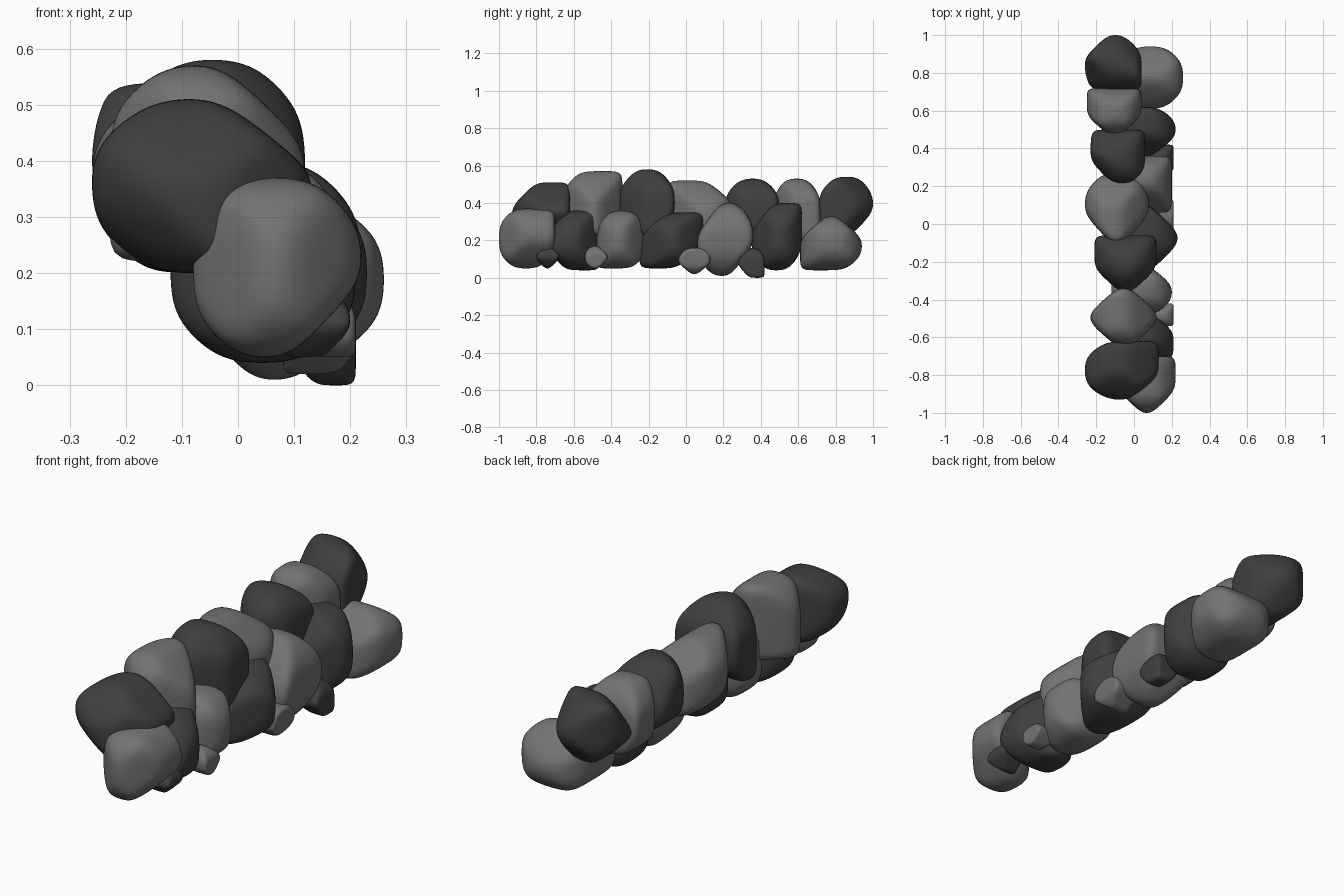
import bpy, bmesh
from mathutils import Vector

cube = bpy.data.objects.get("Cube")
if cube:
    bpy.data.objects.remove(cube, do_unlink=True)


def material(name, value):
    mat = bpy.data.materials.new(name)
    mat.use_nodes = True
    colour = (value, value, value, 1)
    mat.diffuse_color = colour
    mat.node_tree.nodes["Principled BSDF"].inputs["Base Color"].default_value = colour
    return mat


dark = material("dark stone", 0.05)
grey = material("grey stone", 0.17)

# Letters for the sides of a stone: left, right, front, back, top, down
SIDES = {"L": (-1, 0, 0), "R": (1, 0, 0), "F": (0, -1, 0),
         "B": (0, 1, 0), "T": (0, 0, 1), "D": (0, 0, -1)}
SIDES = {key: Vector(side) for key, side in SIDES.items()}
# Capital cuts are deep, small-letter cuts are shallow
DEEP = {2: 1.15, 3: 1.6}
SHALLOW = {2: 1.45, 3: 1.95}


def stone(name, mat, x, y, z, cuts):
    """Rounded block filling the x, y, z ranges, with worn edges and corners."""
    planes = [(side, 1.0) for side in SIDES.values()]
    for cut in cuts.split():
        normal = sum((SIDES[c] for c in cut.upper()), Vector())
        planes.append((normal, (DEEP if cut.isupper() else SHALLOW)[len(cut)]))
    bm = bmesh.new()
    bmesh.ops.create_icosphere(bm, subdivisions=5, radius=1)
    for v in bm.verts:
        # Soft intersection of all the planes
        total = sum(max(n.dot(v.co) / depth, 0) ** 9 for n, depth in planes)
        v.co /= total ** (1 / 9)
    for axis, (low, high) in enumerate((x, y, z)):
        values = [v.co[axis] for v in bm.verts]
        start, size = min(values), max(values) - min(values)
        for v in bm.verts:
            v.co[axis] = low + (v.co[axis] - start) / size * (high - low)
    for f in bm.faces:
        f.smooth = True
    mesh = bpy.data.meshes.new(name)
    bm.to_mesh(mesh)
    bm.free()
    mesh.materials.append(mat)
    obj = bpy.data.objects.new(name, mesh)
    bpy.context.collection.objects.link(obj)


# Upper row, front to back
upper = [
    ((-.26, .13), (-.93, -.62), (.2, .51), "RT RD lb lf RF FT lt ld LFD"),
    ((-.23, .12), (-.65, -.34), (.22, .57), "LF RF LB RB lt RT ft fd"),
    ((-.21, .12), (-.36, -.06), (.22, .58), "lt rt LF RF RFT bd ft bt LFT"),
    ((-.26, .08), (-.1, .27), (.2, .52), "LF lb RF rb BT RT lt ld LFD"),
    ((-.23, .06), (.21, .5), (.22, .53), "LF LFT rf rfd lbt bt ft ld rt"),
    ((-.25, .04), (.47, .72), (.2, .53), "LF RF lt ld rt ft bt"),
    ((-.26, .04), (.71, 1), (.22, .54), "LB rb bt BD ft RBT LD LFT RBD"),
]
# Lower row, front to back
lower = [
    ((-.08, .22), (-1, -.7), (.05, .37), "LF RF ft fd bd RD lt ld rt LB"),
    ((-.12, .21), (-.72, -.46), (.04, .36), "ft fd rd ld rt RB lf LB rft lt"),
    ((-.12, .2), (-.48, -.21), (.05, .36), "ft bd bt rt rd ld RB lf lb rf"),
    ((-.12, .23), (-.25, .1), (.05, .35), "FT BD RF RB ld rt rd lf lb"),
    ((-.11, .2), (.06, .36), (.01, .4), "FT fd BD bt rt LD rd lf lb"),
    ((-.12, .22), (.35, .62), (.04, .4), "ft FT bd RF rt ld rb rd fd lf lb"),
    ((-.09, .26), (.61, .94), (.04, .33), "FT BT rf rb bd rt ld lb rd"),
]
for row, stones, first in (("upper", upper, dark), ("lower", lower, grey)):
    second = grey if first is dark else dark
    for i, spec in enumerate(stones):
        stone(f"{row}_stone_{i + 1}", (first, second)[i % 2], *spec)

# Small pebbles wedged under the lower row
stone("pebble_1", dark, (.08, .2), (-.8, -.68), (.05, .17), "FD BD FT bt rt RD")
stone("pebble_2", grey, (.08, .21), (-.54, -.42), (.05, .17), "BD rt LD BT ft fd")
stone("pebble_3", grey, (.08, .21), (-.04, .13), (.02, .16), "FD BD ft bt rd")
stone("pebble_4", dark, (.08, .21), (.28, .42), (0, .16), "FD FT LD bt rt")
